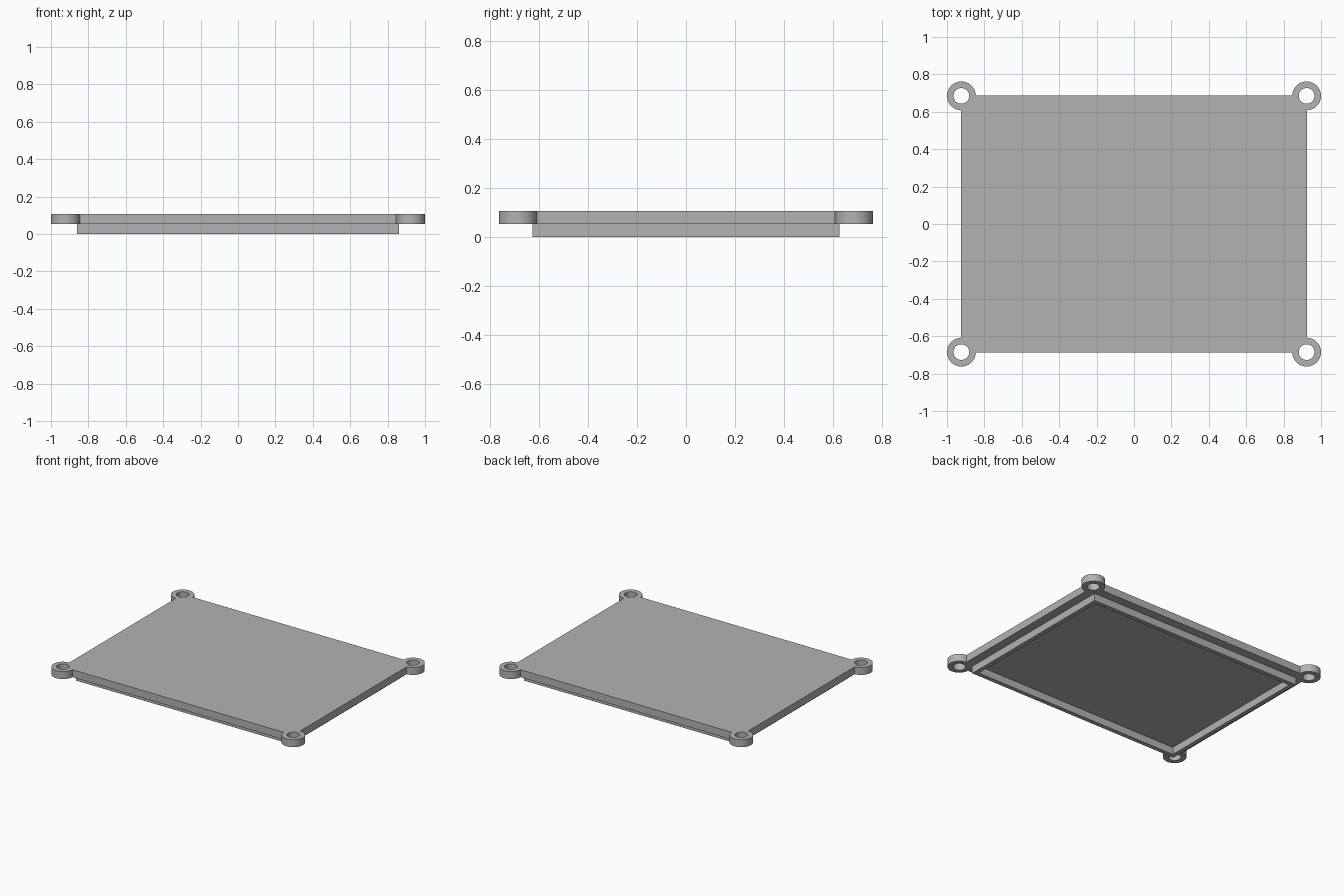
import bpy, bmesh
from math import pi, sin, cos, asin, radians

if "Cube" in bpy.data.objects:
    bpy.data.objects.remove(bpy.data.objects["Cube"])

LUG_X, LUG_Y, LUG_R, HOLE_R = 0.923, 0.685, 0.077, 0.042
PLATE_OFFSET = 0.003          # plate edge sits just outside the lug centres
Z_SPLIT, Z_TOP = 0.053, 0.107

grey = bpy.data.materials.new("grey plastic")
grey.diffuse_color = (0.45, 0.45, 0.45, 1)
grey.use_nodes = True
grey.node_tree.nodes["Principled BSDF"].inputs["Base Color"].default_value = grey.diffuse_color


def arc(cx, cy, r, a0, a1, n):
    return [(cx + r * cos(a0 + (a1 - a0) * i / n),
             cy + r * sin(a0 + (a1 - a0) * i / n)) for i in range(n + 1)]


def rect(x, y):
    return [(x, y), (-x, y), (-x, -y), (x, -y)]


def extrude_loops(name, loops, z0, z1):
    """Fill an outline with holes and extrude it from z0 to z1."""
    bm = bmesh.new()
    for pts in loops:
        vs = [bm.verts.new((x, y, z0)) for x, y in pts]
        for i, v in enumerate(vs):
            bm.edges.new((v, vs[(i + 1) % len(vs)]))
    bmesh.ops.triangle_fill(bm, edges=bm.edges[:], use_beauty=True)
    ext = bmesh.ops.extrude_face_region(bm, geom=bm.faces[:], use_keep_orig=True)
    top = [g for g in ext["geom"] if isinstance(g, bmesh.types.BMVert)]
    bmesh.ops.translate(bm, verts=top, vec=(0, 0, z1 - z0))
    bmesh.ops.recalc_face_normals(bm, faces=bm.faces[:])
    me = bpy.data.meshes.new(name)
    bm.to_mesh(me)
    bm.free()
    me.materials.append(grey)
    ob = bpy.data.objects.new(name, me)
    bpy.context.collection.objects.link(ob)
    bpy.ops.object.select_all(action='DESELECT')
    ob.select_set(True)
    bpy.context.view_layer.objects.active = ob
    bpy.ops.object.shade_smooth_by_angle(angle=radians(30))
    return ob


# Cover plate: straight sides running into a round screw lug at each corner
outline, holes = [], []
inset = asin(PLATE_OFFSET / LUG_R)
for k, (sx, sy) in enumerate([(1, 1), (-1, 1), (-1, -1), (1, -1)]):
    cx, cy, turn = sx * LUG_X, sy * LUG_Y, k * pi / 2
    outline += arc(cx, cy, LUG_R, turn - pi / 2 + inset, turn + pi - inset, 36)
    holes.append(arc(cx, cy, HOLE_R, 0, 2 * pi, 40)[:-1])
extrude_loops("cover_plate", [outline] + holes, Z_SPLIT, Z_TOP)

# Locating rim under the plate
extrude_loops("locating_rim", [rect(0.862, 0.625), rect(0.831, 0.594)], 0, Z_SPLIT)
